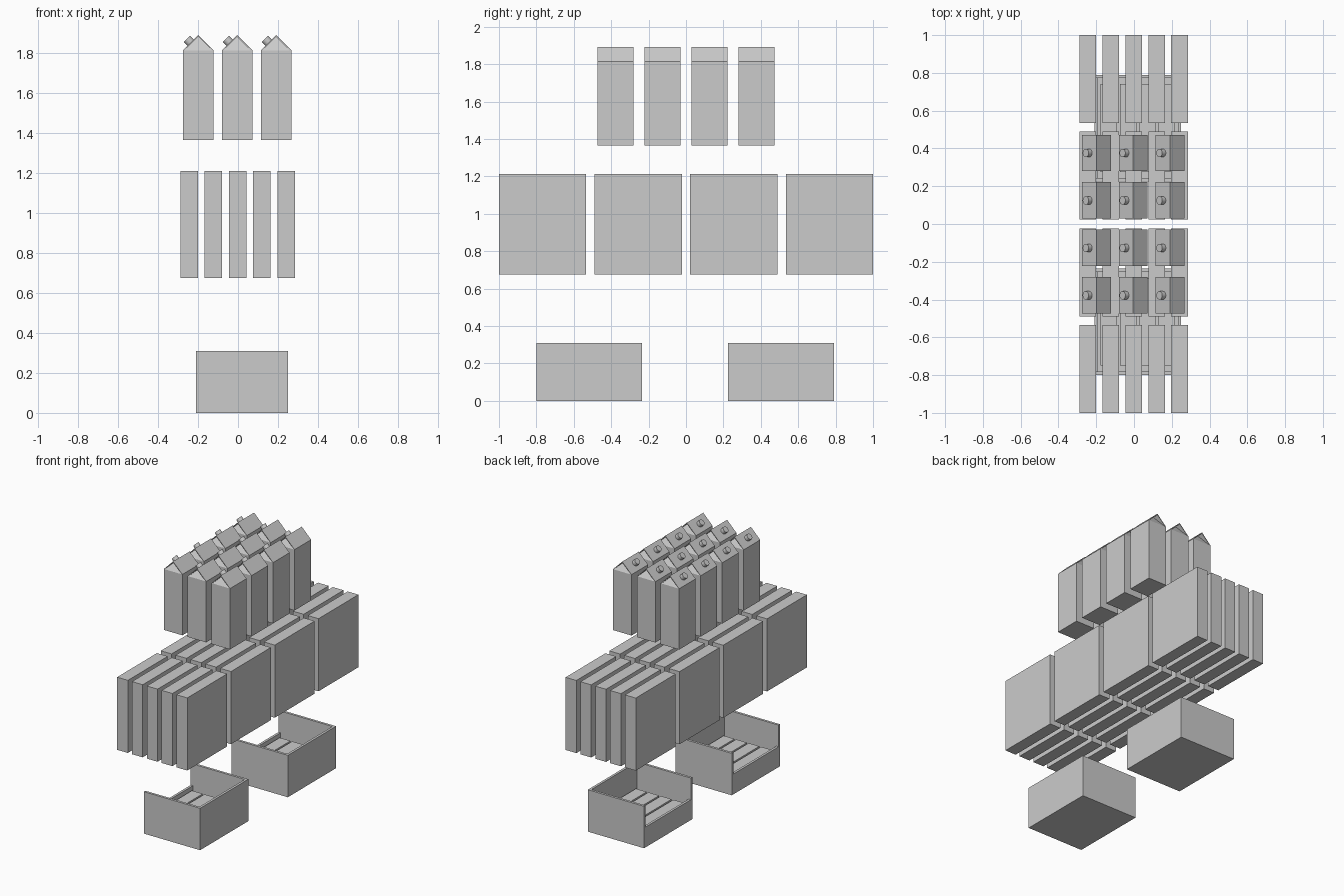
import bpy, bmesh, math
from mathutils import Matrix, Vector

if "Cube" in bpy.data.objects:
    bpy.data.objects.remove(bpy.data.objects["Cube"])


def mesh_object(name, verts, faces, loc=(0, 0, 0)):
    mesh = bpy.data.meshes.new(name)
    mesh.from_pydata(verts, [], faces)
    bm = bmesh.new()
    bm.from_mesh(mesh)
    bmesh.ops.recalc_face_normals(bm, faces=bm.faces)
    bm.to_mesh(mesh)
    bm.free()
    obj = bpy.data.objects.new(name, mesh)
    obj.location = loc
    bpy.context.collection.objects.link(obj)
    return obj


def box(name, lo, hi):
    """Axis-aligned box between two corners."""
    bm = bmesh.new()
    size = [b - a for a, b in zip(lo, hi)]
    mid = [(a + b) / 2 for a, b in zip(lo, hi)]
    bmesh.ops.create_cube(bm, size=1, matrix=Matrix.Translation(mid) @ Matrix.Diagonal((*size, 1)))
    mesh = bpy.data.meshes.new(name)
    bm.to_mesh(mesh)
    bm.free()
    obj = bpy.data.objects.new(name, mesh)
    bpy.context.collection.objects.link(obj)
    return obj


def carton(x, y):
    w, d, h, r, t, inset = 0.076, 0.0965, 0.45, 0.076, 0.008, 0.045
    loc = (x, y, 1.365)
    # body with folded-in gable ends
    corners = [(-w, -d), (w, -d), (w, d), (-w, d)]
    verts = [(a, b, 0) for a, b in corners] + [(a, b, h) for a, b in corners]
    verts += [(0, -d + inset, h + r - t), (0, d - inset, h + r - t)]
    faces = [(3, 2, 1, 0), (0, 1, 5, 4), (1, 2, 6, 5), (2, 3, 7, 6), (3, 0, 4, 7),
             (4, 5, 8), (6, 7, 9), (5, 6, 9, 8), (7, 4, 8, 9)]
    mesh_object("carton_body", verts, faces, loc)
    # thin roof panels running the full depth
    prof = [(-w, h), (0, h + r), (w, h), (w - t, h), (0, h + r - t), (-w + t, h)]
    verts = [(a, s, z) for s in (-d, d) for a, z in prof]
    faces = [(0, 1, 4, 5), (1, 2, 3, 4), (6, 7, 10, 11), (7, 8, 9, 10)]
    faces += [(i, (i + 1) % 6, (i + 1) % 6 + 6, i + 6) for i in range(6)]
    mesh_object("carton_roof", verts, faces, loc)
    # screw cap on the left slope
    normal = Vector((-r, 0, w)).normalized()
    pos = Vector((-w / 2, 0, h + r / 2)) + normal * 0.011
    bpy.ops.mesh.primitive_cylinder_add(
        vertices=24, radius=0.022, depth=0.032, location=Vector(loc) + pos,
        rotation=normal.to_track_quat('Z', 'Y').to_euler())
    bpy.context.object.name = "carton_cap"
    bpy.ops.object.shade_smooth_by_angle(angle=math.radians(35))


# top shelf: 3 x 4 cartons
for i in range(3):
    for j in range(4):
        carton(-0.199 + 0.195 * i, -0.378 + 0.2513 * j)

# middle shelf: 5 x 4 upright boxes
for i in range(5):
    for j in range(4):
        x, y = -0.245 + 0.1215 * i, -0.767 + 0.5113 * j
        box("upright_box", (x - 0.044, y - 0.233, 0.675), (x + 0.044, y + 0.233, 1.212))

# bottom shelf: two display crates, low wall on the left side
for y0, y1 in ((-0.80, -0.235), (0.225, 0.79)):
    x0, x1, t, top, lip = -0.21, 0.25, 0.018, 0.31, 0.15
    box("crate_floor", (x0, y0, 0), (x1, y1, t))
    box("crate_front_wall", (x0, y0, 0), (x1, y0 + t, top))
    box("crate_rear_wall", (x0, y1 - t, 0), (x1, y1, top))
    box("crate_right_wall", (x1 - t, y0 + t, 0), (x1, y1 - t, top))
    box("crate_low_wall", (x0, y0 + t, 0), (x0 + t, y1 - t, lip))
    # packs lying in the crate
    for k in range(4):
        x = 0.02 + (k - 1.5) * 0.102
        box("crate_pack", (x - 0.044, y0 + 0.05, t), (x + 0.044, y1 - 0.05, 0.13))
